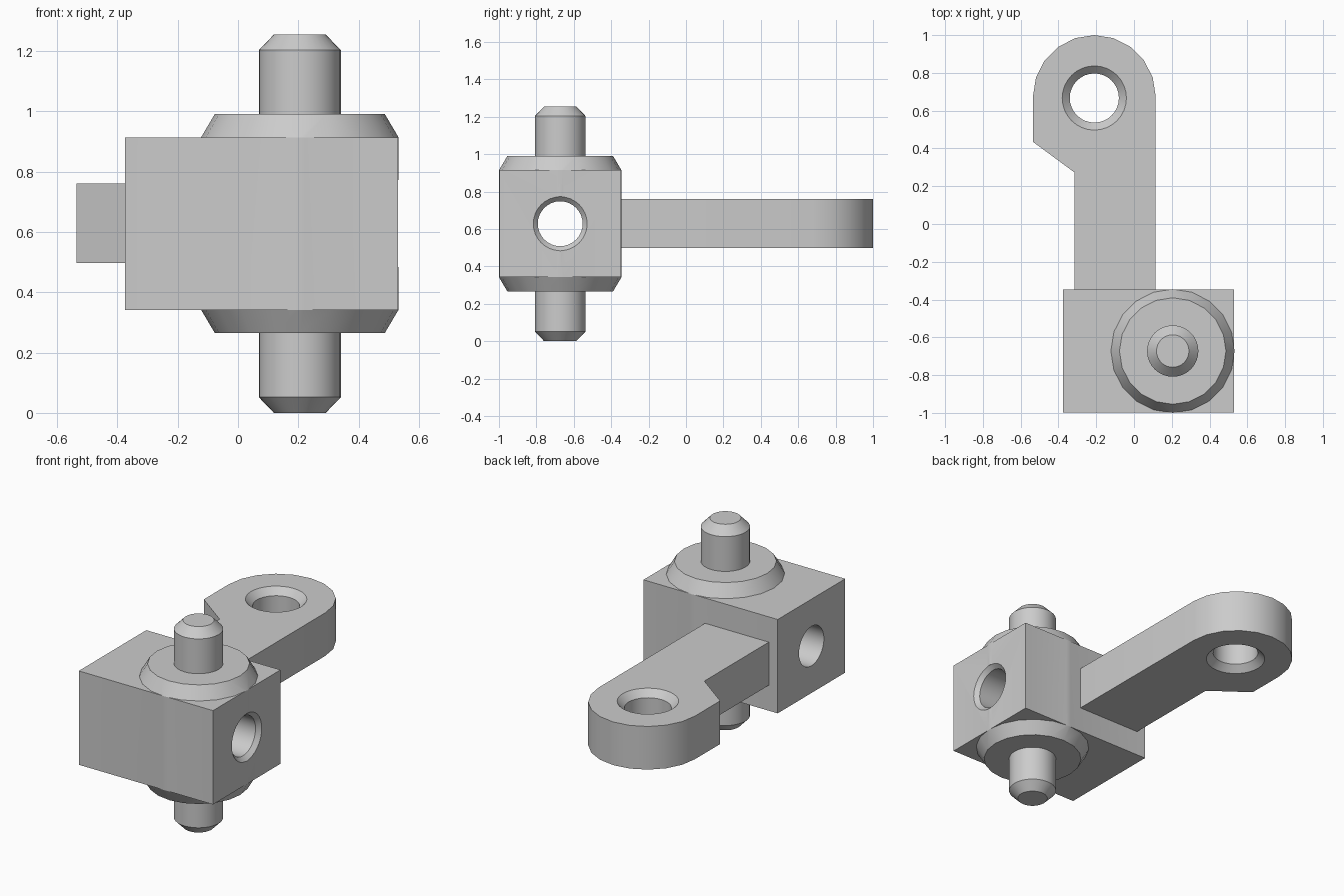
import bpy
import bmesh
from math import sin, cos, pi, radians
from mathutils import Matrix

cube = bpy.data.objects.get("Cube")
if cube:
    bpy.data.objects.remove(cube, do_unlink=True)

steel = bpy.data.materials.new("light grey")
steel.use_nodes = True
GREY = (0.6, 0.6, 0.6, 1)
steel.diffuse_color = GREY
steel.node_tree.nodes["Principled BSDF"].inputs["Base Color"].default_value = GREY

PIN_X, PIN_Y, MID_Z = 0.205, -0.6725, 0.628
EYE_X, EYE_Y, EYE_R = -0.21, 0.675, 0.325


def finish(bm, name):
    bmesh.ops.recalc_face_normals(bm, faces=bm.faces)
    mesh = bpy.data.meshes.new(name)
    bm.to_mesh(mesh)
    bm.free()
    mesh.materials.append(steel)
    obj = bpy.data.objects.new(name, mesh)
    bpy.context.collection.objects.link(obj)
    return obj


def turned(name, profile, place, sides):
    """Solid of revolution about local z from (radius, height) pairs."""
    bm = bmesh.new()
    rings = [[bm.verts.new((r * cos(2 * pi * i / sides), r * sin(2 * pi * i / sides), h))
              for i in range(sides)] for r, h in profile]
    for a, b in zip(rings, rings[1:]):
        for i in range(sides):
            j = (i + 1) % sides
            bm.faces.new((a[i], a[j], b[j], b[i]))
    bm.faces.new(rings[0])
    bm.faces.new(rings[-1])
    bm.transform(place)
    return finish(bm, name)


def prism(name, outline, low, high):
    bm = bmesh.new()
    face = bm.faces.new([bm.verts.new((x, y, low)) for x, y in outline])
    top = bmesh.ops.extrude_face_region(bm, geom=[face])
    verts = [g for g in top["geom"] if isinstance(g, bmesh.types.BMVert)]
    bmesh.ops.translate(bm, verts=verts, vec=(0, 0, high - low))
    return finish(bm, name)


def activate(obj):
    bpy.ops.object.select_all(action='DESELECT')
    obj.select_set(True)
    bpy.context.view_layer.objects.active = obj


def combine(obj, tool, operation):
    activate(obj)
    mod = obj.modifiers.new("combine", 'BOOLEAN')
    mod.operation, mod.object, mod.solver = operation, tool, 'EXACT'
    bpy.ops.object.modifier_apply(modifier=mod.name)
    bpy.data.objects.remove(tool, do_unlink=True)


def smooth(obj):
    activate(obj)
    bpy.ops.object.shade_smooth_by_angle(angle=radians(25))


# Block with a bevelled round hub through it
x0, x1, y0, y1 = -0.375, 0.53, PIN_Y - 0.325, PIN_Y + 0.325
block = prism("block", [(x0, y0), (x1, y0), (x1, y1), (x0, y1)], 0.342, 0.914)
hub = turned("hub", [(0.282, 0.265), (0.3275, 0.342), (0.3275, 0.914), (0.282, 0.991)],
             Matrix.Translation((PIN_X, PIN_Y, 0)), 20)
combine(block, hub, 'UNION')

# Cross hole, countersunk on the left side
across = Matrix.Translation((0, PIN_Y, MID_Z)) @ Matrix.Rotation(pi / 2, 4, 'Y')
bore = turned("bore", [(0.12, -0.5), (0.12, 0.505), (0.145, 0.531), (0.145, 0.6)], across, 32)
combine(block, bore, 'DIFFERENCE')
smooth(block)

# Chamfered pins above and below the hub
for name, start, shoulder, tip in (("upper_pin", 0.95, 1.203, 1.255),
                                   ("lower_pin", 0.3, 0.052, 0)):
    smooth(turned(name, [(0.136, start), (0.136, shoulder), (0.086, tip)],
                  Matrix.Translation((PIN_X, PIN_Y, 0)), 32))

# Arm with a rounded eye at its end
arc = [(EYE_X + EYE_R * cos(pi * i / 10), EYE_Y + EYE_R * sin(pi * i / 10)) for i in range(11)]
arm = prism("arm", [(-0.315, y1 - 0.01), (EYE_X + EYE_R, y1 - 0.01)] + arc
            + [(EYE_X - EYE_R, 0.435), (-0.315, 0.273)], 0.497, 0.76)
eye = turned("eye", [(0.21, 0.457), (0.17, 0.497), (0.13, 0.537),
                     (0.13, 0.72), (0.17, 0.76), (0.21, 0.8)],
             Matrix.Translation((EYE_X, EYE_Y - 0.008, 0)), 32)
combine(arm, eye, 'DIFFERENCE')
smooth(arm)
